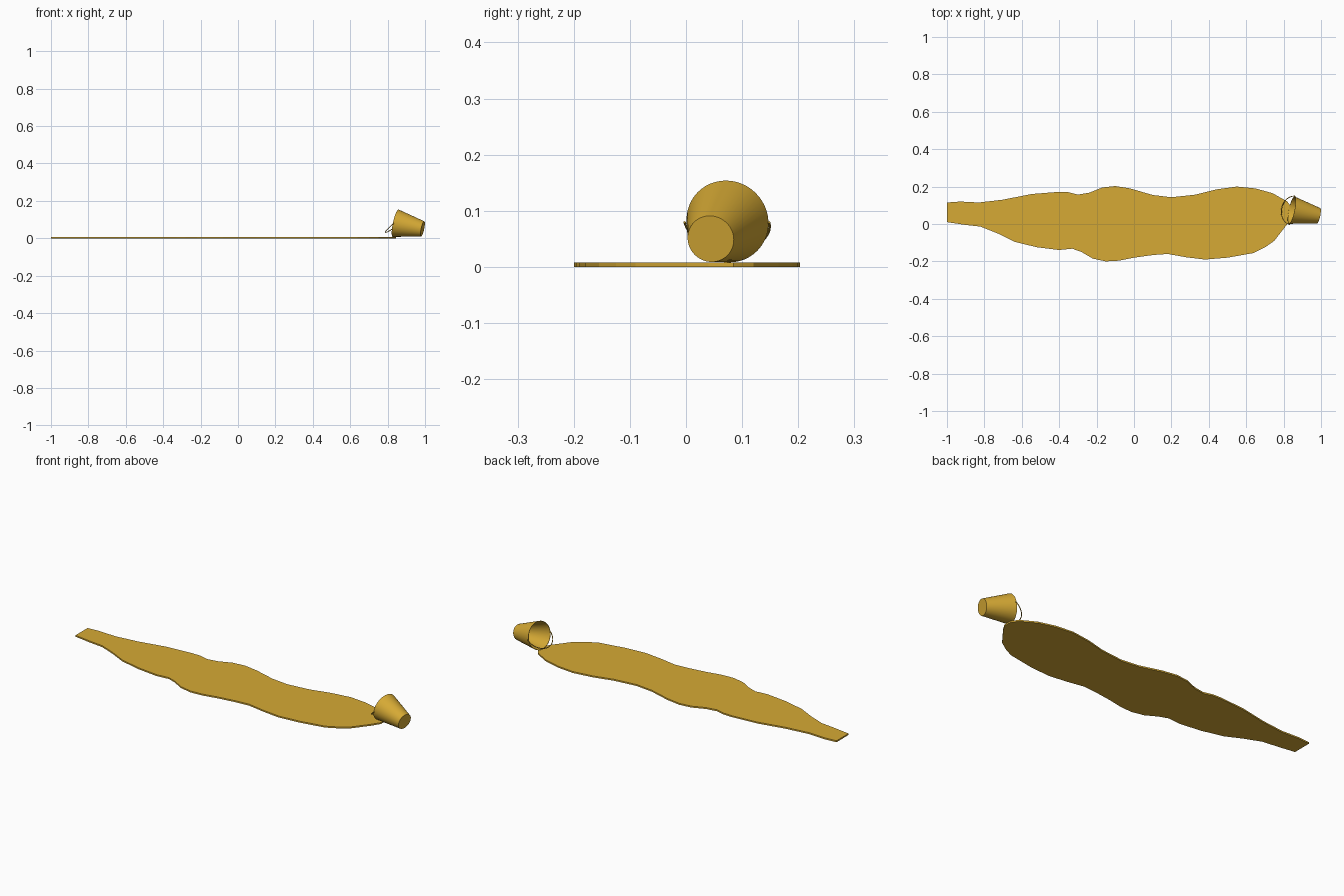
import bpy, bmesh, math
from mathutils import Vector

if "Cube" in bpy.data.objects:
    bpy.data.objects.remove(bpy.data.objects["Cube"])

gold = bpy.data.materials.new("gold")
gold.diffuse_color = (0.67, 0.40, 0.035, 1)
gold.use_nodes = True
gold.node_tree.nodes["Principled BSDF"].inputs["Base Color"].default_value = gold.diffuse_color


def add_object(name, bm, smooth=False):
    bmesh.ops.recalc_face_normals(bm, faces=bm.faces[:])
    me = bpy.data.meshes.new(name)
    bm.to_mesh(me)
    bm.free()
    me.materials.append(gold)
    ob = bpy.data.objects.new(name, me)
    bpy.context.collection.objects.link(ob)
    if smooth:
        bpy.context.view_layer.objects.active = ob
        ob.select_set(True)
        bpy.ops.object.shade_smooth_by_angle(angle=math.radians(35))
        ob.select_set(False)
    return ob


# Spilled puddle: thin extruded wavy outline
upper = [(-1, .115), (-.93, .12), (-.83, .115), (-.7, .13), (-.55, .16), (-.4, .172),
         (-.35, .17), (-.3, .157), (-.24, .167), (-.17, .195), (-.1, .203), (-.02, .19),
         (.1, .155), (.2, .143), (.33, .157), (.44, .185), (.55, .2), (.65, .19),
         (.74, .165), (.82, .12), (.845, .085)]
lower = [(.845, .04), (.82, 0), (.75, -.09), (.7, -.125), (.64, -.155), (.5, -.18),
         (.38, -.19), (.28, -.178), (.18, -.16), (.1, -.166), (0, -.18), (-.08, -.196),
         (-.15, -.2), (-.22, -.185), (-.28, -.15), (-.33, -.132), (-.4, -.139),
         (-.52, -.124), (-.64, -.095), (-.73, -.05), (-.82, -.014), (-.9, -.005), (-1, .01)]
bm = bmesh.new()
base = bm.faces.new([bm.verts.new((x, y, 0)) for x, y in upper + lower])
res = bmesh.ops.extrude_face_region(bm, geom=[base], use_keep_orig=True)
top = [v for v in res["geom"] if isinstance(v, bmesh.types.BMVert)]
bmesh.ops.translate(bm, verts=top, vec=(0, 0, .008))
add_object("spilled_puddle", bm)

# Bucket frame: tipped axis from the open rim to the closed base
rim = Vector((.843, .074, .081))
foot = Vector((.987, .044, .05))
axis = (foot - rim).normalized()
side = Vector((0, 0, 1)).cross(axis).normalized()
up = axis.cross(side)
length = (foot - rim).length

# Bucket: revolved thin-walled profile (distance along axis, radius)
profile = [(length, .042), (0, .0745), (0, .0725), (length - .003, .040)]
N = 48
bm = bmesh.new()
rings = []
for d, r in profile:
    rings.append([bm.verts.new(rim + axis * d + r * (side * math.cos(a) + up * math.sin(a)))
                  for a in (2 * math.pi * i / N for i in range(N))])
for a, b in zip(rings, rings[1:]):
    for i in range(N):
        j = (i + 1) % N
        bm.faces.new((a[i], a[j], b[j], b[i]))
bm.faces.new(rings[0])
bm.faces.new(rings[-1])
add_object("bucket", bm, smooth=True)

# Wire handle: half loop hanging out of the mouth, swept as a tube
droop = Vector((-.056, .011, -.046)).normalized()
pivot = rim + axis * .006
tube, M, S = .0022, 32, 8
normal = side.cross(droop).normalized()
bm = bmesh.new()
rings = []
for i in range(M + 1):
    a = math.pi * i / M
    out = side * math.cos(a) + droop * math.sin(a)
    rings.append([bm.verts.new(pivot + out * (.077 + tube * math.cos(t)) + normal * tube * math.sin(t))
                  for t in (2 * math.pi * k / S for k in range(S))])
for a, b in zip(rings, rings[1:]):
    for i in range(S):
        j = (i + 1) % S
        bm.faces.new((a[i], a[j], b[j], b[i]))
bm.faces.new(rings[0])
bm.faces.new(rings[-1])
add_object("bucket_handle", bm, smooth=True)
